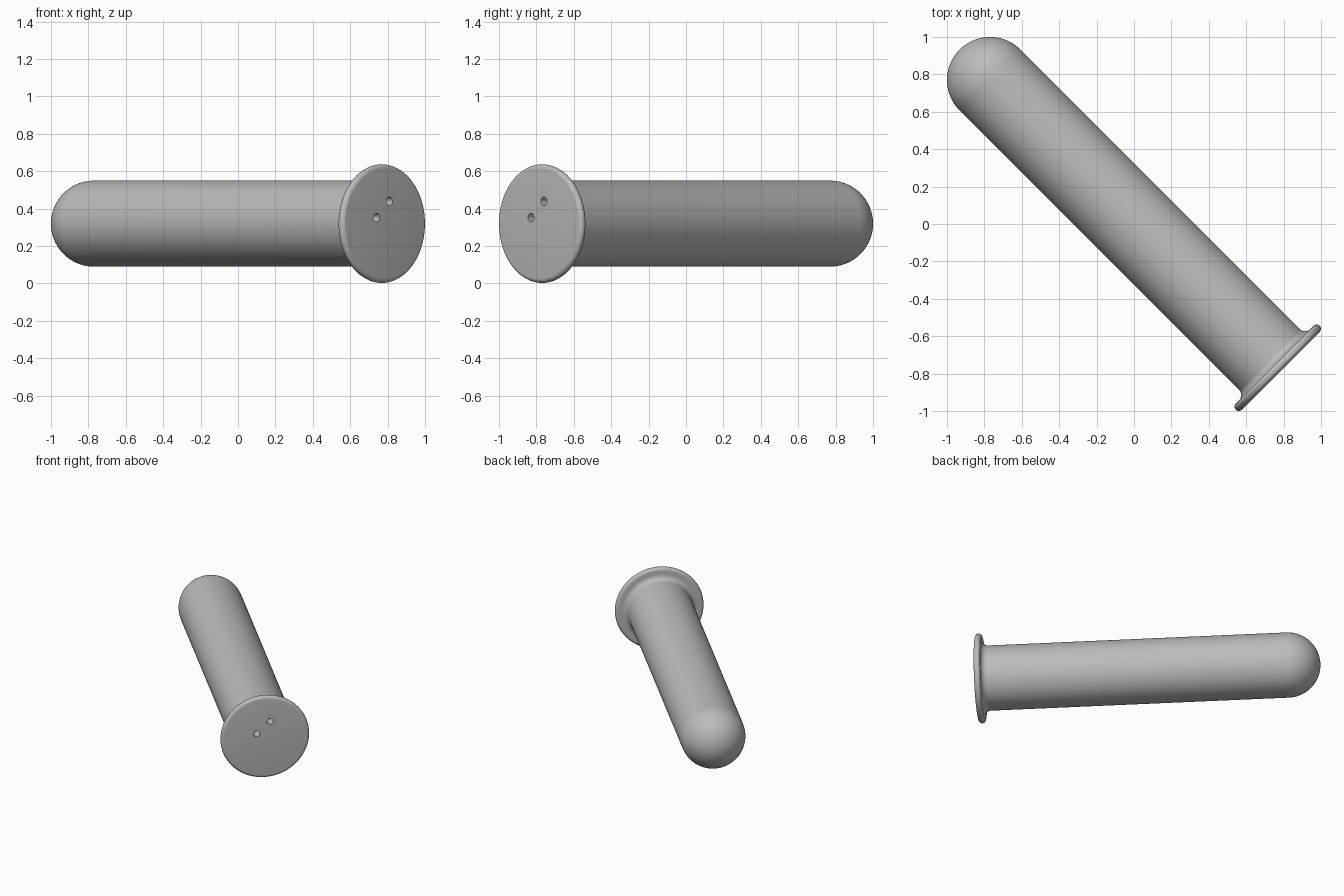
import bpy, bmesh, math
from mathutils import Matrix, Vector

cube = bpy.data.objects.get("Cube")
if cube:
    bpy.data.objects.remove(cube, do_unlink=True)

RADIUS, FLANGE_R, CENTRE_Z = 0.23, 0.317, 0.32
DOME, FACE = -1.089, 1.11          # dome centre and flat face along the axis
EDGE, FILLET = 0.023, 0.04         # flange edge rounding and neck fillet
SEGMENTS = 96

grey = bpy.data.materials.new("plain grey")
grey.use_nodes = True
colour = (0.5, 0.5, 0.5, 1)
grey.diffuse_color = colour
grey.node_tree.nodes["Principled BSDF"].inputs["Base Color"].default_value = colour

# Local z runs along the body, towards +x and -y; local y stays upright
axis = Vector((1, -1, 0)).normalized()
side = Vector((1, 1, 0)).normalized()
up = Vector((0, 0, 1))
frame = Matrix((side, up, axis)).transposed().to_4x4()
frame.translation = (0, 0, CENTRE_Z)


def arc(r, z, radius, start, end, steps):
    """Points (radius, axis position) along an arc, angles in degrees."""
    angles = [math.radians(start + (end - start) * i / steps) for i in range(steps + 1)]
    return [(r + radius * math.cos(a), z + radius * math.sin(a)) for a in angles]


def add_object(name, bm):
    bmesh.ops.recalc_face_normals(bm, faces=bm.faces)
    mesh = bpy.data.meshes.new(name)
    bm.to_mesh(mesh)
    bm.free()
    mesh.materials.append(grey)
    obj = bpy.data.objects.new(name, mesh)
    bpy.context.collection.objects.link(obj)
    obj.matrix_world = frame
    return obj


# Round-ended body with a filleted, rounded flange
profile = arc(0, DOME, RADIUS, -90, 0, 20)
profile += arc(RADIUS + FILLET, FACE - 2 * EDGE - FILLET, FILLET, 180, 90, 8)
profile += arc(FLANGE_R - EDGE, FACE - EDGE, EDGE, -90, 90, 12)
profile.append((0, FACE))
bm = bmesh.new()
verts = [bm.verts.new((r, 0, z)) for r, z in profile]
edges = [bm.edges.new(pair) for pair in zip(verts, verts[1:])]
bmesh.ops.spin(bm, geom=verts + edges, cent=(0, 0, 0), axis=(0, 0, 1),
               angle=math.tau, steps=SEGMENTS, use_duplicate=False)
bmesh.ops.remove_doubles(bm, verts=bm.verts, dist=0.0005)
body = add_object("flanged_body", bm)

# Two small blind holes in the flat face
bm = bmesh.new()
for x, y in ((0.035, 0.12), (-0.062, 0.032)):
    bmesh.ops.create_cone(bm, cap_ends=True, segments=32, radius1=0.023, radius2=0.023,
                          depth=0.16, matrix=Matrix.Translation((x, y, FACE)))
cutter = add_object("hole_cutter", bm)
cutter.hide_render = True
cutter.display_type = 'WIRE'

cut = body.modifiers.new("holes", 'BOOLEAN')
cut.operation = 'DIFFERENCE'
cut.solver = 'EXACT'
cut.object = cutter
bpy.ops.object.select_all(action='DESELECT')
body.select_set(True)
bpy.context.view_layer.objects.active = body
bpy.ops.object.modifier_apply(modifier=cut.name)
bpy.data.objects.remove(cutter, do_unlink=True)
bpy.ops.object.shade_smooth_by_angle(angle=math.radians(35))
